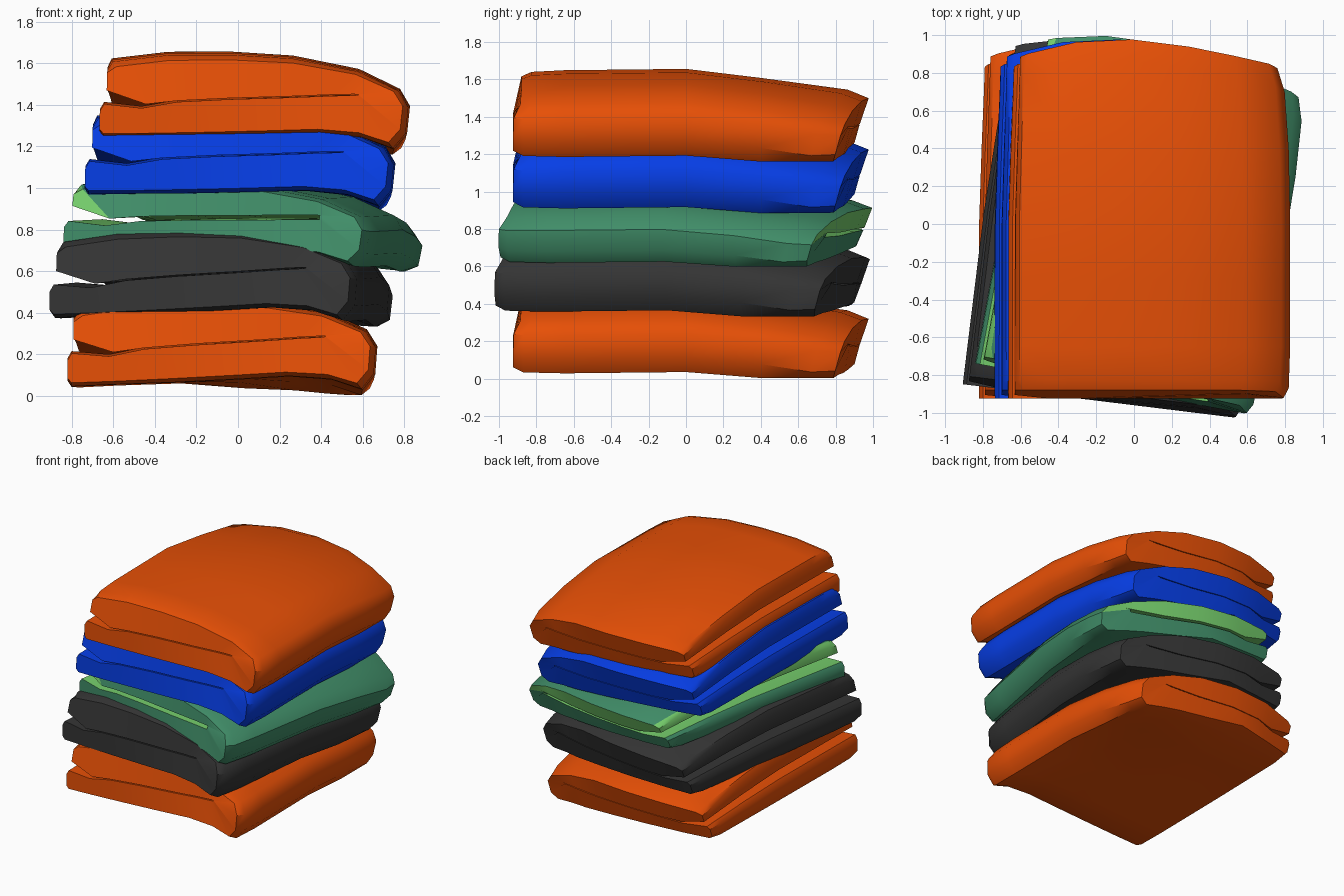
import bpy, bmesh, math
from mathutils import Matrix, Vector

if "Cube" in bpy.data.objects:
    bpy.data.objects.remove(bpy.data.objects["Cube"])


def material(name, rgb):
    m = bpy.data.materials.new(name)
    m.diffuse_color = (*rgb, 1)
    m.use_nodes = True
    m.node_tree.nodes["Principled BSDF"].inputs["Base Color"].default_value = m.diffuse_color
    return m


ORANGE = material("orange", (0.86, 0.085, 0.002))
BLUE = material("blue", (0.002, 0.05, 0.83))
GREY = material("dark grey", (0.035, 0.035, 0.035))
GREEN = material("green", (0.052, 0.27, 0.14))
LIGHT = material("light green", (0.18, 0.62, 0.15))

# Folded cloth cross-section (x, z): outside and inside of the fold, paired
OUTER = [(-.82, .08), (-.80, .05), (-.6, .06), (-.3, .07), (0, .085), (.25, .1), (.45, .085),
         (.6, .035), (.66, .11), (.67, .24), (.62, .32), (.42, .41), (.1, .465), (-.2, .475),
         (-.5, .465), (-.77, .425), (-.79, .38)]
INNER = [(-.82, .18), (-.80, .215), (-.62, .2), (-.45, .235), (-.2, .255), (.1, .273), (.3, .287),
         (.4, .292), (.42, .295), (.42, .297), (.4, .298), (.3, .293), (.1, .279), (-.2, .261),
         (-.45, .241), (-.6, .22), (-.79, .28)]
# Stations along the depth: y, thickness factor
STATIONS = [(-.925, .86), (-.87, .97), (-.65, 1), (-.3, 1), (0, 1), (.4, 1), (.8, 1), (.92, .88)]


def ramp(v, a, b):
    return min(1, max(0, (v - a) / (b - a)))


def shape(x, z, y):
    """Relax the cloth: drooping back, slanted and pointed back end, set-back top layer."""
    back = max(0, y) / .92
    front = max(0, -y) / .92
    low_drop = .012 + .075 * ramp(x, -.3, .2)
    drop = low_drop + (.13 - low_drop) * ramp(z, .1, .42)
    if x > .4:
        dx = -.035 * back ** 2
    else:
        dx = .03 * back
    yy = y
    if y > .7:
        yy += .25 * (z - .27) + .03
        yy -= .12 * (x + .35) if x > -.35 else .2 * (-.35 - x)
    if y < -.8:
        yy += .045 * ramp(z, .24, .33)
    z -= drop * back ** 1.2 + .01 * front
    return Vector((x + dx, yy, max(z, .003)))


def folded_cloth(name, mats, offset, turn=0, tilt=0, scale=(1, 1, 1), gap=0):
    bm = bmesh.new()
    n = len(OUTER)
    m = 2 * n
    rings = []
    for y, s in STATIONS:
        outer, inner = [], []
        for i, ((ax, az), (bx, bz)) in enumerate(zip(OUTER, INNER)):
            g = gap if i >= 9 else 0
            outer.append(bm.verts.new(shape(bx + (ax - bx) * s, bz + (az - bz) * s, y)))
            inner.append(bm.verts.new(shape(bx, bz + g, y)))
        rings.append(outer + inner[::-1])
    # Skin, with the lining of the slit and the upper open edge in the second colour
    for a, b in zip(rings, rings[1:]):
        for i in range(m):
            j = (i + 1) % m
            f = bm.faces.new((a[i], a[j], b[j], b[i]))
            if n - 2 <= i < m - 2:
                f.material_index = len(mats) - 1
    # End caps, back end and left tip of the upper layer in the second colour
    for ring, is_back in ((rings[0], False), (rings[-1], True)):
        for i in range(n - 1):
            f = bm.faces.new((ring[i], ring[i + 1], ring[m - 2 - i], ring[m - 1 - i]))
            if i >= (9 if is_back else n - 2):
                f.material_index = len(mats) - 1
    bmesh.ops.recalc_face_normals(bm, faces=bm.faces)
    bm.transform(Matrix.Translation(offset) @ Matrix.Rotation(math.radians(turn), 4, 'Z')
                 @ Matrix.Rotation(tilt, 4, 'Y') @ Matrix.Diagonal((*scale, 1)))
    me = bpy.data.meshes.new(name)
    bm.to_mesh(me)
    bm.free()
    for mat in mats:
        me.materials.append(mat)
    ob = bpy.data.objects.new(name, me)
    bpy.context.collection.objects.link(ob)
    bpy.ops.object.select_all(action='DESELECT')
    ob.select_set(True)
    bpy.context.view_layer.objects.active = ob
    bpy.ops.object.shade_smooth_by_angle(angle=math.radians(40))
    return ob


# The stack, bottom to top
folded_cloth("bottom_orange_cloth", [ORANGE], (0, 0, 0))
folded_cloth("grey_cloth", [GREY], (.02, -.03, .33), turn=-7)
folded_cloth("green_cloth", [GREEN, LIGHT], (.125, -.005, .625), turn=-10.5, tilt=.05,
             scale=(1, .97, .86), gap=.02)
folded_cloth("blue_cloth", [BLUE], (.08, 0, .9), tilt=.03)
folded_cloth("top_orange_cloth", [ORANGE], (.15, 0, 1.175), tilt=.03)
